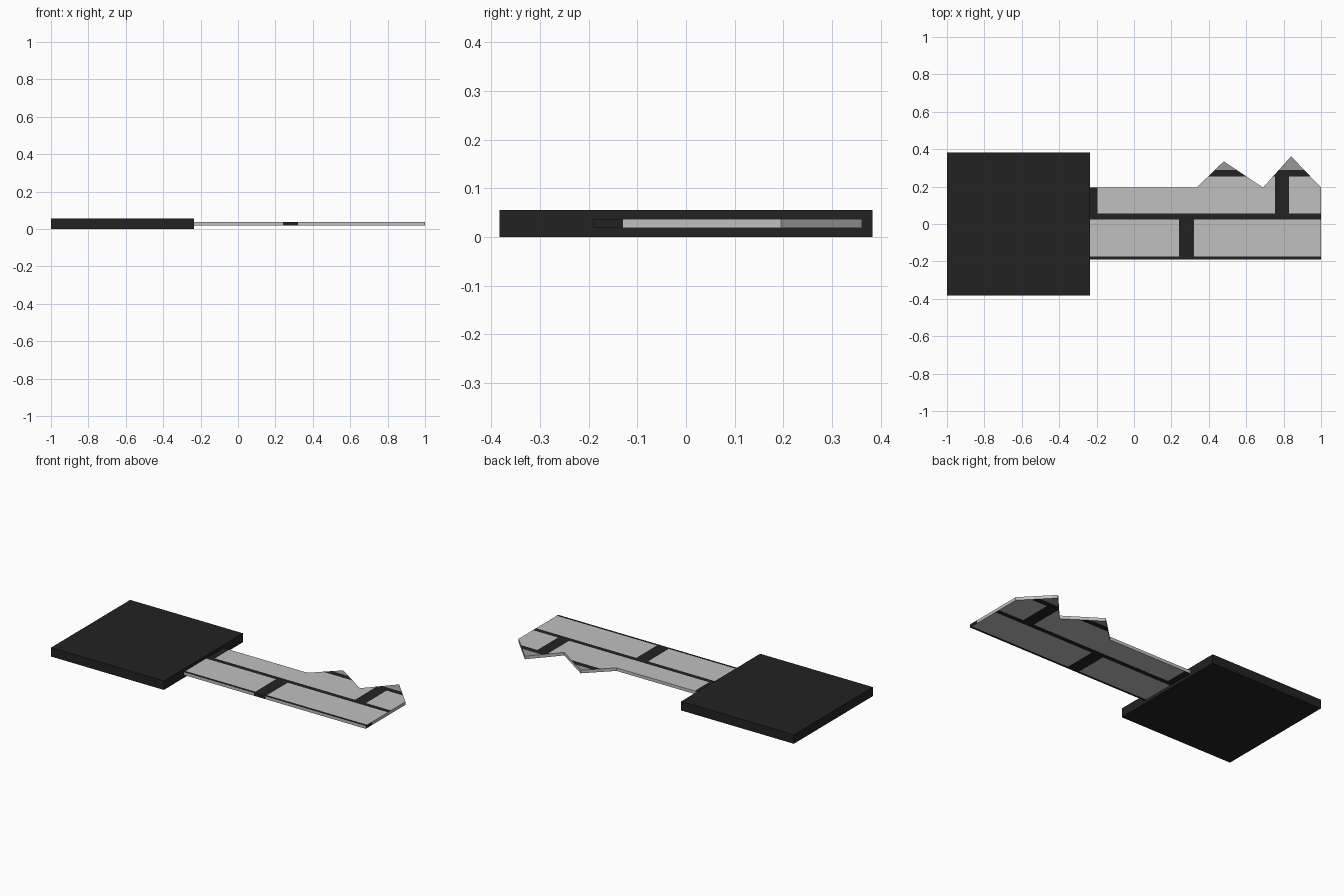
import bpy, bmesh

if "Cube" in bpy.data.objects:
    bpy.data.objects.remove(bpy.data.objects["Cube"])


def material(name, rgb):
    m = bpy.data.materials.new(name)
    m.diffuse_color = (*rgb, 1)
    m.use_nodes = True
    m.node_tree.nodes["Principled BSDF"].inputs["Base Color"].default_value = m.diffuse_color
    return m


black = material("black", (0.016, 0.016, 0.016))
silver = material("silver", (0.53, 0.53, 0.53))
grey = material("mid grey", (0.31, 0.31, 0.31))


def slab(outline, z0, z1):
    """Extrude a flat outline between two heights."""
    bm = bmesh.new()
    base = bm.faces.new([bm.verts.new((x, y, z0)) for x, y in outline])
    ext = bmesh.ops.extrude_face_region(bm, geom=[base], use_keep_orig=True)
    top = [v for v in ext["geom"] if isinstance(v, bmesh.types.BMVert)]
    bmesh.ops.translate(bm, verts=top, vec=(0, 0, z1 - z0))
    bmesh.ops.recalc_face_normals(bm, faces=bm.faces)
    return bm


def cut(bm, axis, values):
    """Slice the faces along planes so regions can be coloured or sunk."""
    for v in values:
        co, no = [0, 0, 0], [0, 0, 0]
        co[axis], no[axis] = v, 1
        bmesh.ops.bisect_plane(bm, geom=bm.verts[:] + bm.edges[:] + bm.faces[:],
                               dist=1e-5, plane_co=co, plane_no=no)


def sink(bm, x0, x1, y0, y1, depth):
    """Push the top faces inside a rectangle downwards."""
    region = []
    for f in bm.faces:
        c = f.calc_center_median()
        if f.normal.z > 0.9 and x0 < c.x < x1 and y0 < c.y < y1:
            region.append(f)
    ext = bmesh.ops.extrude_face_region(bm, geom=region)
    verts = [v for v in ext["geom"] if isinstance(v, bmesh.types.BMVert)]
    bmesh.ops.translate(bm, verts=verts, vec=(0, 0, -depth))
    bm.normal_update()


def finish(bm, name, mats):
    me = bpy.data.meshes.new(name)
    bm.to_mesh(me)
    bm.free()
    for m in mats:
        me.materials.append(m)
    ob = bpy.data.objects.new(name, me)
    bpy.context.collection.objects.link(ob)


# Square key head with a rectangular recess in its top
head = slab([(-1, -0.383), (-0.235, -0.383), (-0.235, 0.383), (-1, 0.383)], 0, 0.055)
cut(head, 0, (-0.775, -0.49))
cut(head, 1, (-0.11, 0.087))
sink(head, -0.775, -0.49, -0.11, 0.087, 0.03)
finish(head, "key_head", [black])

# Blade with two pointed teeth
blade = slab([(-0.25, -0.19), (1, -0.19), (1, 0.195), (0.84, 0.362), (0.69, 0.195),
              (0.48, 0.335), (0.335, 0.195), (-0.25, 0.195)], 0.018, 0.037)
cut(blade, 0, (-0.195, -0.15, 0.24, 0.32, 0.335, 0.48, 0.69, 0.755, 0.78, 0.83, 0.84))
cut(blade, 1, (-0.175, -0.13, 0.01, 0.025, 0.055, 0.11, 0.255, 0.29))
blade.normal_update()


def blade_colour(c, n):
    """0 black joints, 1 silver plates, 2 grey tooth tips."""
    if n.x > 0.9:                                   # end face
        return 0 if c.y < -0.13 else 1
    if n.y < -0.9:                                  # long front edge
        return 0 if 0.24 < c.x < 0.32 else 1
    if abs(n.z) < 0.5:                              # other edges
        return 1
    if c.y > 0.29:
        return 2
    if c.y > 0.255 or c.y < -0.175 or 0.025 < c.y < 0.055:
        return 0
    if c.y > 0.055:
        return 0 if c.x < -0.195 or 0.755 < c.x < 0.83 else 1
    return 0 if 0.24 < c.x < 0.32 else 1


for f in blade.faces:
    f.material_index = blade_colour(f.calc_center_median(), f.normal)

# Shallow groove along the top of the blade
sink(blade, -0.15, 0.78, 0.01, 0.11, 0.004)
finish(blade, "key_blade", [black, silver, grey])
